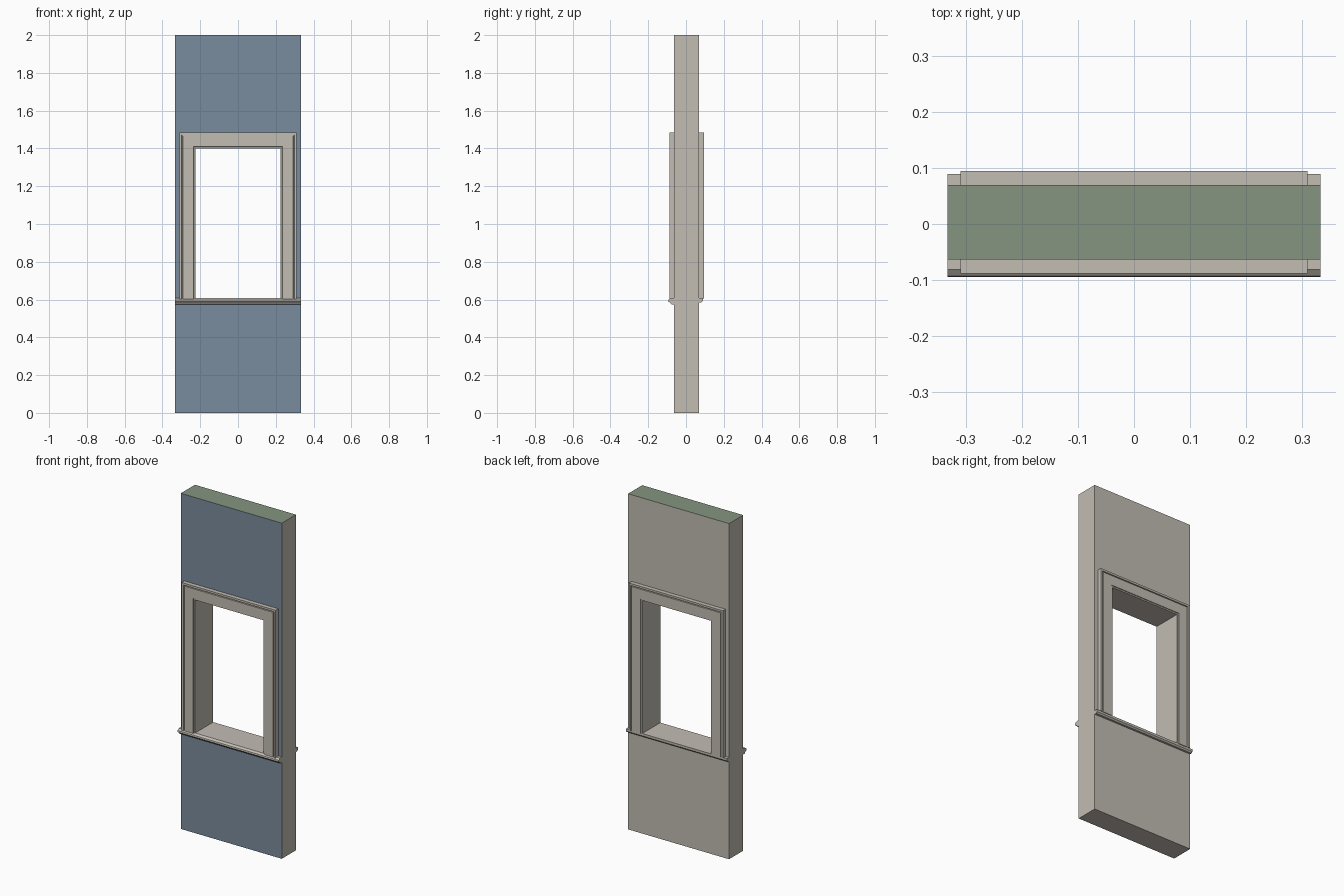
import bpy, bmesh

if "Cube" in bpy.data.objects:
    bpy.data.objects.remove(bpy.data.objects["Cube"])

WALL_W, WALL_H = 0.333, 2.0
FRONT, BACK = -0.063, 0.07
OPEN_W, OPEN_LOW, OPEN_HIGH = 0.226, 0.607, 1.4


def material(name, rgb):
    m = bpy.data.materials.new(name)
    m.use_nodes = True
    m.diffuse_color = (*rgb, 1)
    m.node_tree.nodes["Principled BSDF"].inputs["Base Color"].default_value = (*rgb, 1)
    return m


STONE = material("warm grey", (0.54, 0.505, 0.45))
BLUE = material("slate blue", (0.195, 0.262, 0.342))
GREEN = material("sage green", (0.235, 0.3, 0.22))


def loft(name, loops, closed=False, mats=(STONE,)):
    """Bridge successive closed point loops; cap the ends unless closed."""
    bm = bmesh.new()
    rings = [[bm.verts.new(p) for p in loop] for loop in loops]
    n = len(rings[0])
    pairs = list(zip(rings, rings[1:]))
    if closed:
        pairs.append((rings[-1], rings[0]))
    else:
        bm.faces.new(rings[0])
        bm.faces.new(rings[-1])
    for a, b in pairs:
        for i in range(n):
            j = (i + 1) % n
            bm.faces.new((a[i], a[j], b[j], b[i]))
    bmesh.ops.recalc_face_normals(bm, faces=bm.faces)
    mesh = bpy.data.meshes.new(name)
    bm.to_mesh(mesh)
    bm.free()
    for m in mats:
        mesh.materials.append(m)
    obj = bpy.data.objects.new(name, mesh)
    bpy.context.collection.objects.link(obj)
    return obj


def rectangle(w, low, high, y):
    return [(-w, y, low), (w, y, low), (w, y, high), (-w, y, high)]


# Wall panel with a window opening
wall = loft("wall", [
    rectangle(WALL_W, 0, WALL_H, FRONT),
    rectangle(OPEN_W, OPEN_LOW, OPEN_HIGH, FRONT),
    rectangle(OPEN_W, OPEN_LOW, OPEN_HIGH, BACK),
    rectangle(WALL_W, 0, WALL_H, BACK),
], closed=True, mats=(STONE, BLUE, GREEN))
for face in wall.data.polygons:
    if face.normal.y < -0.5:
        face.material_index = 1
    elif face.normal.z > 0.5 and face.center.z > OPEN_HIGH:
        face.material_index = 2

# Casing section: (distance from opening, depth), with inner bead and outer band
CASING = [(0, 0), (0, 0.019), (0.008, 0.019), (0.009, 0.023), (0.066, 0.023),
          (0.067, 0.018), (0.071, 0.018), (0.072, 0.025), (0.084, 0.025), (0.084, 0)]


def casing(name, y, out, bottom):
    path = [(-1, bottom, 0), (-1, OPEN_HIGH, 1), (1, OPEN_HIGH, 1), (1, bottom, 0)]
    loft(name, [[(s * (OPEN_W + o), y + out * d, z + up * o) for o, d in CASING]
                for s, z, up in path])


casing("front_casing", FRONT, -1, 0.599)
casing("back_casing", BACK, 1, 0.605)


# Sills: section of (depth, height) run along the full width
def sill(name, y, out, section):
    loft(name, [[(x, y + out * d, z) for d, z in section] for x in (-WALL_W, WALL_W)])


sill("front_sill", FRONT, -1, [(0, 0.607), (0.018, 0.607), (0.03, 0.598), (0.032, 0.589),
                               (0.022, 0.584), (0.014, 0.574), (0, 0.574)])
sill("back_sill", BACK, 1, [(0, 0.607), (0.019, 0.607), (0.019, 0.593),
                            (0.012, 0.585), (0, 0.585)])
